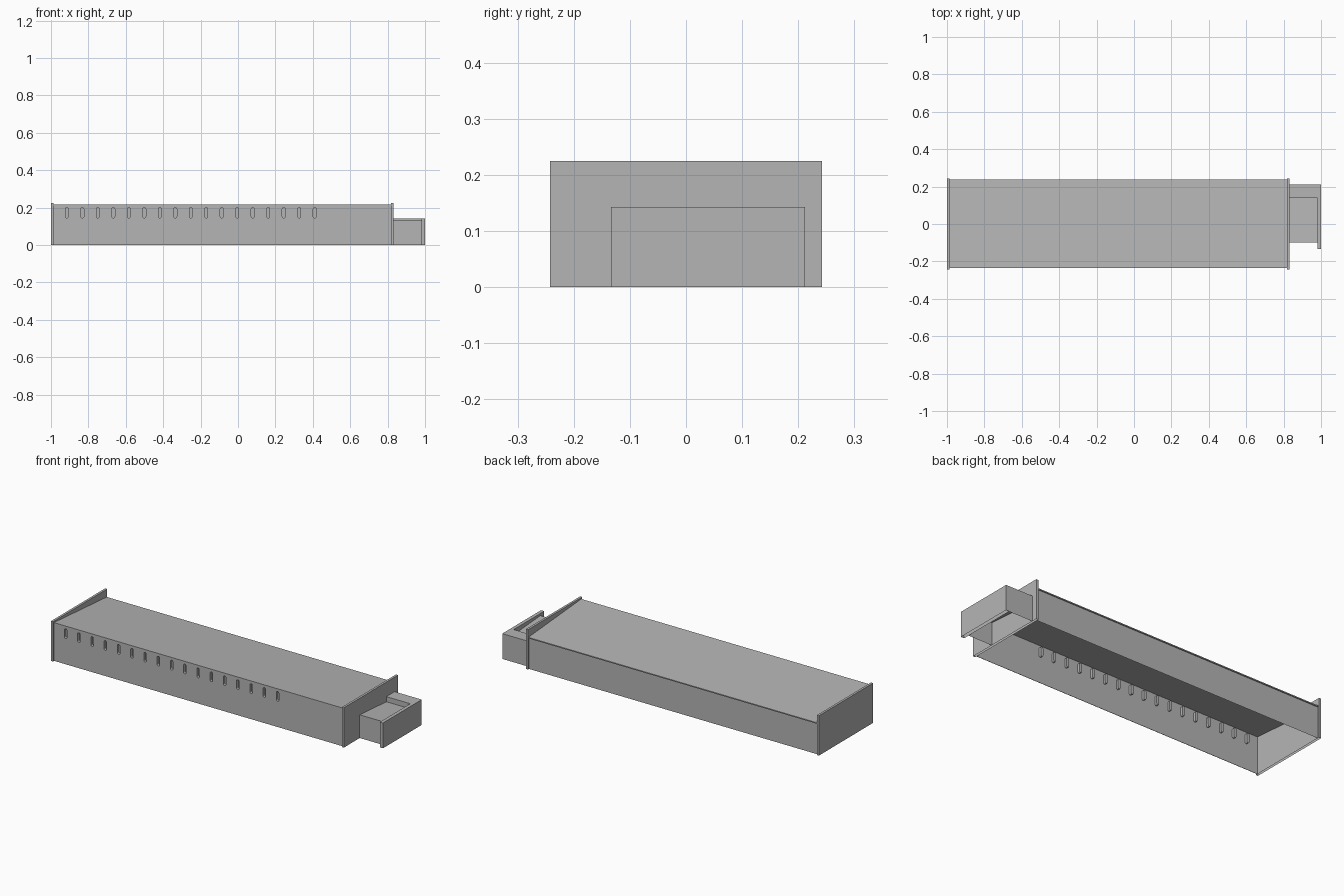
import bpy, bmesh, math

if "Cube" in bpy.data.objects:
    bpy.data.objects.remove(bpy.data.objects["Cube"])

grey = bpy.data.materials.new("mid_grey")
grey.diffuse_color = (0.46, 0.46, 0.46, 1)
grey.use_nodes = True
grey.node_tree.nodes["Principled BSDF"].inputs["Base Color"].default_value = grey.diffuse_color


def prism(name, outlines, axis, a, b):
    """Extrude 2D outlines along an axis: 'x' outlines are (y, z), 'y' outlines are (x, z).
    Faces lying on the ground are removed, the model is open underneath."""
    bm = bmesh.new()
    for pts in outlines:
        if axis == 'x':
            vs = [bm.verts.new((a, p, q)) for p, q in pts]
            off = (b - a, 0, 0)
        else:
            vs = [bm.verts.new((p, a, q)) for p, q in pts]
            off = (0, b - a, 0)
        face = bm.faces.new(vs)
        res = bmesh.ops.extrude_face_region(bm, geom=[face], use_keep_orig=True)
        new = [g for g in res['geom'] if isinstance(g, bmesh.types.BMVert)]
        bmesh.ops.translate(bm, verts=new, vec=off)
    bmesh.ops.recalc_face_normals(bm, faces=bm.faces)
    ground = [f for f in bm.faces if all(abs(v.co.z) < 1e-6 for v in f.verts)]
    bmesh.ops.delete(bm, geom=ground, context='FACES_ONLY')
    me = bpy.data.meshes.new(name)
    bm.to_mesh(me)
    bm.free()
    me.materials.append(grey)
    ob = bpy.data.objects.new(name, me)
    bpy.context.collection.objects.link(ob)
    return ob


def rect(p0, p1, q0, q1):
    return [(p0, q0), (p1, q0), (p1, q1), (p0, q1)]


def stadium(cx, z0, z1, r, n=6):
    arc = [math.pi * i / n for i in range(n + 1)]
    top = [(cx + r * math.cos(t), z1 - r + r * math.sin(t)) for t in arc]
    bot = [(cx - r * math.cos(t), z0 + r - r * math.sin(t)) for t in arc]
    return top + bot


L, R = -0.987, 0.818   # inner faces of the end plates

# Main body end plates
for name, x0, x1 in (("left_end_plate", -1.0, L), ("right_end_plate", R, 0.831)):
    prism(name, [rect(-0.242, 0.242, 0, 0.225)], 'x', x0, x1)

# Sloping lid, lower at the back, slightly overhanging the walls
prism("sloping_lid", [[(-0.234, 0.211), (0.239, 0.175), (0.239, 0.181), (-0.234, 0.217)]], 'x', L, R)

# Long thin walls
prism("back_wall", [rect(0.231, 0.233, 0, 0.1755)], 'x', L, R)

# Front wall with a row of slot openings
xs = [-0.915 + i * 0.0828 for i in range(17)]
front = prism("front_wall", [rect(L, R, 0.0, 0.2108)], 'y', -0.232, -0.230)
cutter = prism("slot_cutter", [stadium(x, 0.145, 0.2, 0.008) for x in xs], 'y', -0.26, -0.2)
cutter.hide_render = True

# Close the wall's underside again so the cut is clean
bm = bmesh.new()
bm.from_mesh(front.data)
bmesh.ops.holes_fill(bm, edges=bm.edges)
bmesh.ops.recalc_face_normals(bm, faces=bm.faces)
bm.to_mesh(front.data)
bm.free()
mod = front.modifiers.new("slots", 'BOOLEAN')
mod.object = cutter
mod.operation = 'DIFFERENCE'
mod.solver = 'EXACT'
bpy.context.view_layer.objects.active = front
bpy.ops.object.modifier_apply(modifier=mod.name)
bpy.data.objects.remove(cutter)

# Closed pockets behind the slots: side walls plus an end cap, open to the front
pockets = prism("slot_pockets", [stadium(x, 0.145, 0.2, 0.008) for x in xs], 'y', -0.231, -0.216)
bm = bmesh.new()
bm.from_mesh(pockets.data)
mouths = [f for f in bm.faces if all(v.co.y < -0.23 for v in f.verts)]
bmesh.ops.delete(bm, geom=mouths, context='FACES_ONLY')
bmesh.ops.reverse_faces(bm, faces=bm.faces)
bm.to_mesh(pockets.data)
bm.free()

# Small side box: end plate, raised hollow back part, front wall and sloping lid
prism("side_box_end_plate", [rect(-0.134, 0.212, 0, 0.143)], 'x', 0.98, 1.0)
prism("side_box_back_wall", [rect(0.21, 0.212, 0, 0.143)], 'x', 0.831, 0.98)
prism("side_box_back_ledge", [[(0.138, 0.108), (0.14, 0.108), (0.14, 0.141), (0.21, 0.141),
                               (0.21, 0.143), (0.138, 0.143)]], 'x', 0.831, 0.98)
prism("side_box_front_wall", [rect(-0.1, -0.098, 0, 0.128)], 'x', 0.831, 0.98)
prism("side_box_lid", [[(-0.1, 0.128), (0.138, 0.111), (0.138, 0.114), (-0.1, 0.131)]], 'x', 0.831, 0.98)
